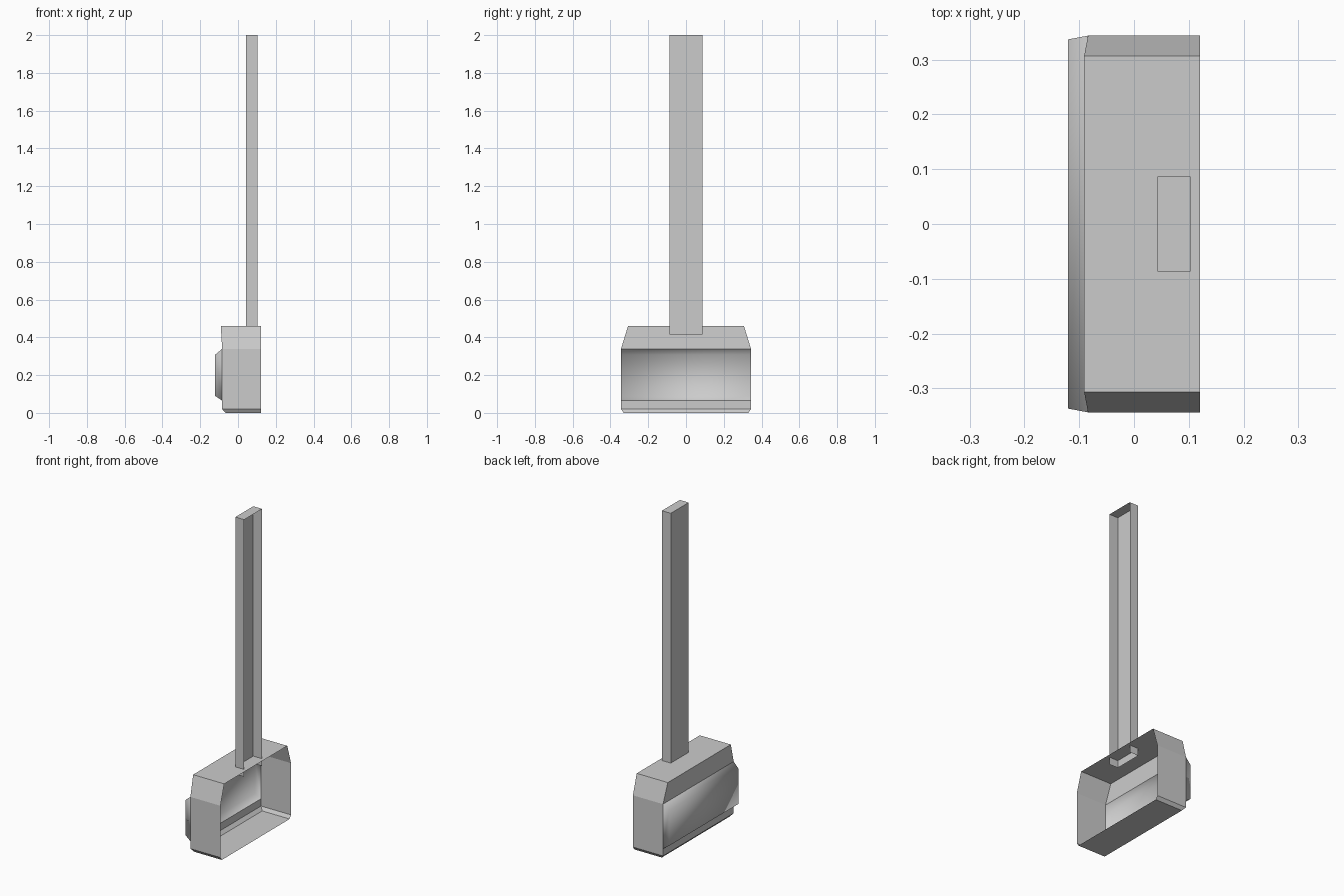
import bpy, bmesh

if "Cube" in bpy.data.objects:
    bpy.data.objects.remove(bpy.data.objects["Cube"])


def finish(bm, name):
    mesh = bpy.data.meshes.new(name)
    bm.normal_update()
    bm.to_mesh(mesh)
    bm.free()
    obj = bpy.data.objects.new(name, mesh)
    bpy.context.collection.objects.link(obj)
    return obj


# Housing: thin shell, open on +x, with a raised panel on its -x wall
FRONT_X = 0.121
# (z, back x, half width) from bottom to top
rows = [(0.0, -0.066, 0.330), (0.02, -0.084, 0.344), (0.065, -0.084, 0.344),
        (0.339, -0.084, 0.344), (0.46, -0.091, 0.307)]
panel = [(0.09, -0.121, 0.337), (0.308, -0.121, 0.337)]

bm = bmesh.new()


def pair(x, w, z):
    return [bm.verts.new((x, s * w, z)) for s in (-1, 1)]


back = [pair(x, w, z) for z, x, w in rows]
front = [pair(FRONT_X, w, z) for z, x, w in rows]
bulge = [pair(x, w, z) for z, x, w in panel]


def strip(a, b, smooth=False):
    face = bm.faces.new((a[0], b[0], b[1], a[1]))
    face.smooth = smooth


# bottom, top and the back wall with its raised panel
strip(front[0], back[0])
strip(back[-1], front[-1])
for i in (0, 1, 3):
    strip(back[i], back[i + 1])
path = [back[2], bulge[0], bulge[1], back[3]]
for a, b in zip(path, path[1:]):
    strip(a, b, True)

# side walls and panel ends
for s in (0, 1):
    for i in range(len(rows) - 1):
        bm.faces.new((back[i][s], front[i][s], front[i + 1][s], back[i + 1][s]))
    end = bm.faces.new([p[s] for p in path])
    end.smooth = True
bmesh.ops.recalc_face_normals(bm, faces=bm.faces)
bm.normal_update()
# the top face must point outward
top = max(bm.faces, key=lambda f: f.calc_center_median().z)
if top.normal.z < 0:
    bmesh.ops.reverse_faces(bm, faces=bm.faces)
finish(bm, "housing")

# Post: capped channel, open on +x and at the bottom
bm = bmesh.new()
bmesh.ops.create_cube(bm, size=1)
bmesh.ops.scale(bm, vec=(0.06, 0.174, 1.585), verts=bm.verts)
bmesh.ops.translate(bm, vec=(0.073, 0, 0.415 + 1.585 / 2), verts=bm.verts)
bm.normal_update()
opened = [f for f in bm.faces if f.normal.x > 0.9 or f.normal.z < -0.9]
bmesh.ops.delete(bm, geom=opened, context='FACES')
finish(bm, "post")
